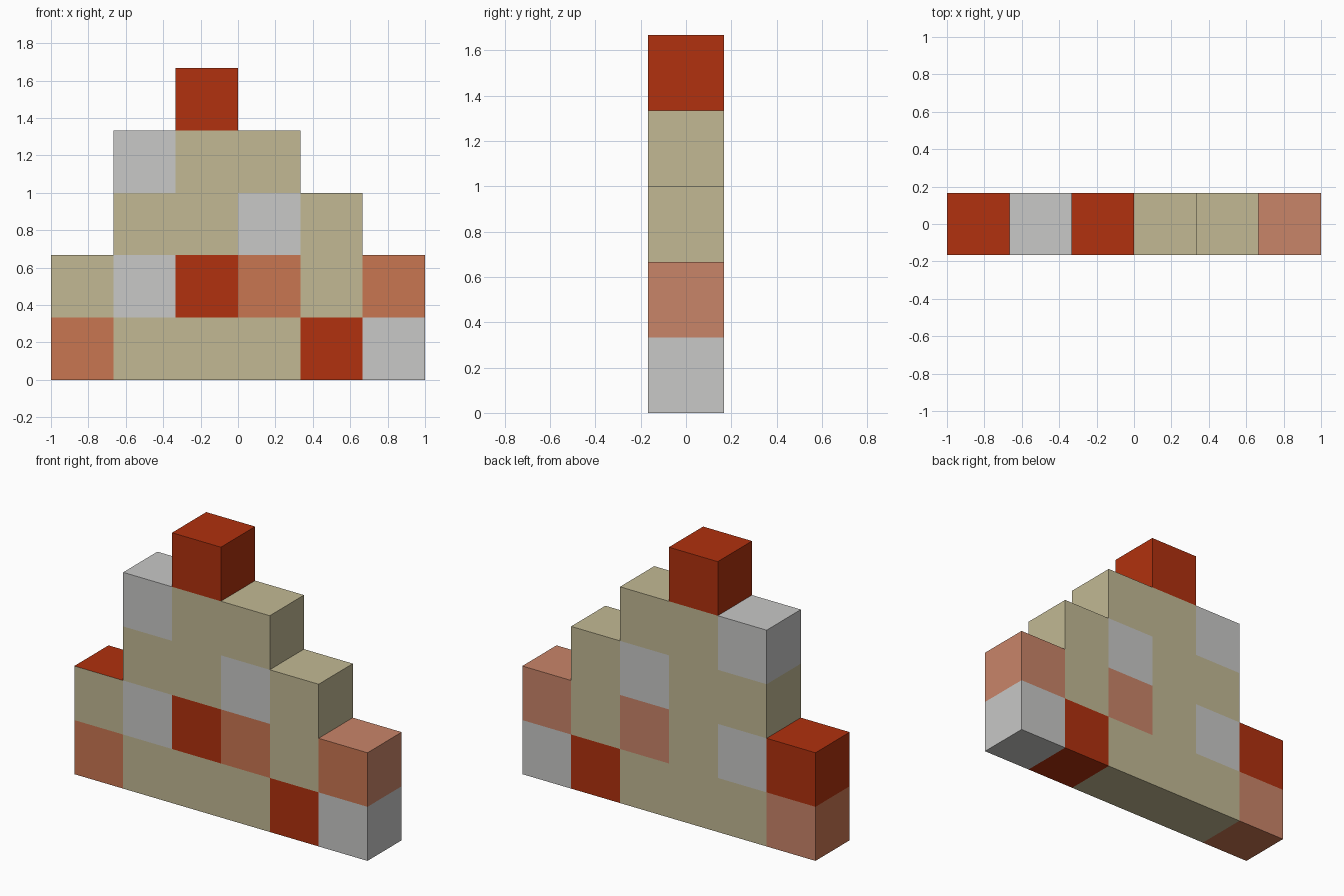
import bpy
import bmesh
from mathutils import Vector

cube = bpy.data.objects.get("Cube")
if cube:
    bpy.data.objects.remove(cube, do_unlink=True)

SIZE = 1 / 3


def srgb(r, g, b):
    return tuple((c / 255 / 12.92 if c < 11 else ((c / 255 + 0.055) / 1.055) ** 2.4)
                 for c in (r, g, b)) + (1.0,)


def material(name, colour):
    mat = bpy.data.materials.new(name)
    mat.use_nodes = True
    mat.diffuse_color = colour
    bsdf = mat.node_tree.nodes["Principled BSDF"]
    bsdf.inputs["Base Color"].default_value = colour
    bsdf.inputs["Roughness"].default_value = 0.9
    return mat


# Letters used in the block patterns
PALETTE = {
    "S": material("sand", srgb(194, 185, 148)),
    "G": material("pale grey", srgb(200, 200, 199)),
    "R": material("brick red", srgb(177, 49, 14)),
    "O": material("orange clay", srgb(201, 118, 81)),
    "P": material("pink clay", srgb(201, 133, 105)),
}
INDEX = {letter: i for i, letter in enumerate(PALETTE)}

# Block patterns, bottom row first, each from -x to +x
FRONT = ["OSSSRG", "SGROSO", " SSGS ", " GSS  ", "  R   "]
BACK = ["PSSSRG", "RGSPSP", " SSGS ", " GSS  ", "  R   "]
LEFT = "GPSSR"      # +x ends, by row
RIGHT = "ORSGR"     # -x ends, by row
TOP = "RGRSSP"      # by column
BOTTOM = "OSSSRG"   # by column


def filled(col, row):
    return 0 <= row < len(FRONT) and 0 <= col < 6 and FRONT[row][col] != " "


def add_face(bm, centre, normal, letter):
    """Square block face, turned to look along its normal."""
    n = Vector(normal)
    u = Vector((n.y, n.z, n.x))
    v = n.cross(u)
    h = SIZE / 2
    corners = [centre + h * (n + a * u + b * v)
               for a, b in ((-1, -1), (1, -1), (1, 1), (-1, 1))]
    face = bm.faces.new([bm.verts.new(p) for p in corners])
    face.material_index = INDEX[letter]


# Outer shell of the stepped wall, one square per visible block side
bm = bmesh.new()
for row in range(len(FRONT)):
    for col in range(6):
        if not filled(col, row):
            continue
        centre = Vector((col - 2.5, 0, row + 0.5)) * SIZE
        add_face(bm, centre, (0, -1, 0), FRONT[row][col])
        add_face(bm, centre, (0, 1, 0), BACK[row][col])
        if not filled(col + 1, row):
            add_face(bm, centre, (1, 0, 0), LEFT[row])
        if not filled(col - 1, row):
            add_face(bm, centre, (-1, 0, 0), RIGHT[row])
        if not filled(col, row + 1):
            add_face(bm, centre, (0, 0, 1), TOP[col])
        if not filled(col, row - 1):
            add_face(bm, centre, (0, 0, -1), BOTTOM[col])
bmesh.ops.remove_doubles(bm, verts=bm.verts, dist=0.001)

mesh = bpy.data.meshes.new("stepped_block_wall")
bm.to_mesh(mesh)
bm.free()
for mat in PALETTE.values():
    mesh.materials.append(mat)
wall = bpy.data.objects.new("stepped_block_wall", mesh)
bpy.context.collection.objects.link(wall)
